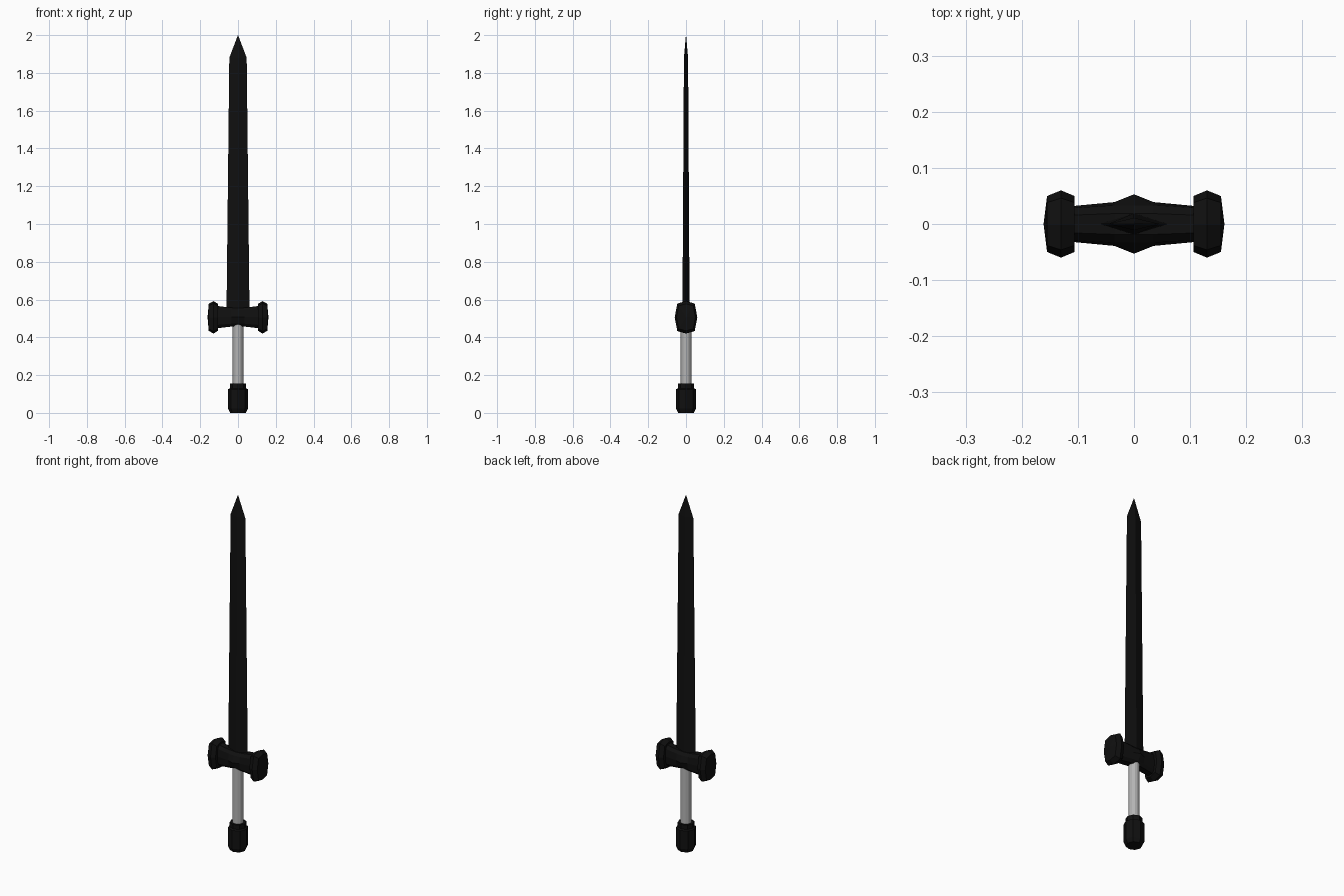
import bpy, bmesh, math

if "Cube" in bpy.data.objects:
    bpy.data.objects.remove(bpy.data.objects["Cube"])

black = bpy.data.materials.new("black")
black.diffuse_color = (0.005, 0.005, 0.005, 1)
black.use_nodes = True
black.node_tree.nodes["Principled BSDF"].inputs["Base Color"].default_value = black.diffuse_color
grey = bpy.data.materials.new("grey")
grey.diffuse_color = (0.45, 0.45, 0.45, 1)
grey.use_nodes = True
grey.node_tree.nodes["Principled BSDF"].inputs["Base Color"].default_value = grey.diffuse_color


def loft(name, rings, mat):
    """Skin a list of equal-length rings and cap both ends."""
    bm = bmesh.new()
    rows = [[bm.verts.new(p) for p in ring] for ring in rings]
    for a, b in zip(rows, rows[1:]):
        for i in range(len(a)):
            j = (i + 1) % len(a)
            bm.faces.new((a[i], a[j], b[j], b[i]))
    bm.faces.new(rows[0])
    bm.faces.new(rows[-1])
    bmesh.ops.remove_doubles(bm, verts=bm.verts, dist=1e-5)
    bmesh.ops.recalc_face_normals(bm, faces=bm.faces)
    me = bpy.data.meshes.new(name)
    bm.to_mesh(me)
    bm.free()
    me.materials.append(mat)
    ob = bpy.data.objects.new(name, me)
    bpy.context.collection.objects.link(ob)
    return ob


def diamond(z, w, t):
    return [(w, 0, z), (0, t, z), (-w, 0, z), (0, -t, z)]


def circle(z, r, n):
    return [(r * math.cos(2 * math.pi * i / n), r * math.sin(2 * math.pi * i / n), z)
            for i in range(n)]


# blade: tapering diamond section with a pointed tip
loft("blade", [diamond(0.52, 0.061, 0.019), diamond(1.88, 0.046, 0.011),
               diamond(2.0, 0.0005, 0.0005)], black)

# grip and pommel
loft("grip", [circle(0.14, 0.029, 12), circle(0.48, 0.029, 12)], grey)
loft("pommel", [circle(z, r, 8) for z, r in
                [(0, 0.042), (0.022, 0.052), (0.125, 0.052), (0.13, 0.043), (0.155, 0.043)]], black)


# crossguard bar, with a ridge at the middle of front and back
def bar_section(x, y, h):
    c, k = 0.507, min(y, 0.037)
    return [(x, y, c), (x, k * 0.9, c + h * 0.7), (x, k * 0.5, c + h), (x, -k * 0.5, c + h),
            (x, -k * 0.9, c + h * 0.7), (x, -y, c), (x, -k * 0.9, c - h * 0.7),
            (x, -k * 0.5, c - h), (x, k * 0.5, c - h), (x, k * 0.9, c - h * 0.7)]


loft("crossguard", [bar_section(x, y, h) for x, y, h in
                    [(-0.12, 0.031, 0.06), (-0.035, 0.039, 0.05), (0, 0.053, 0.048),
                     (0.035, 0.039, 0.05), (0.12, 0.031, 0.06)]], black)


# flared guard ends: bevelled eight-sided blocks
def end_section(x, s):
    pts = [(0.06, 0), (0.046, 0.073), (0, 0.086), (-0.046, 0.073),
           (-0.06, 0), (-0.046, -0.073), (0, -0.086), (0.046, -0.073)]
    return [(x, y * s, 0.506 + z * s) for y, z in pts]


for side, tag in ((-1, "left"), (1, "right")):
    loft("guard_end_" + tag, [end_section(side * x, s) for x, s in
                              [(0.106, 0.83), (0.13, 1), (0.155, 0.83), (0.161, 0.02)]], black)
